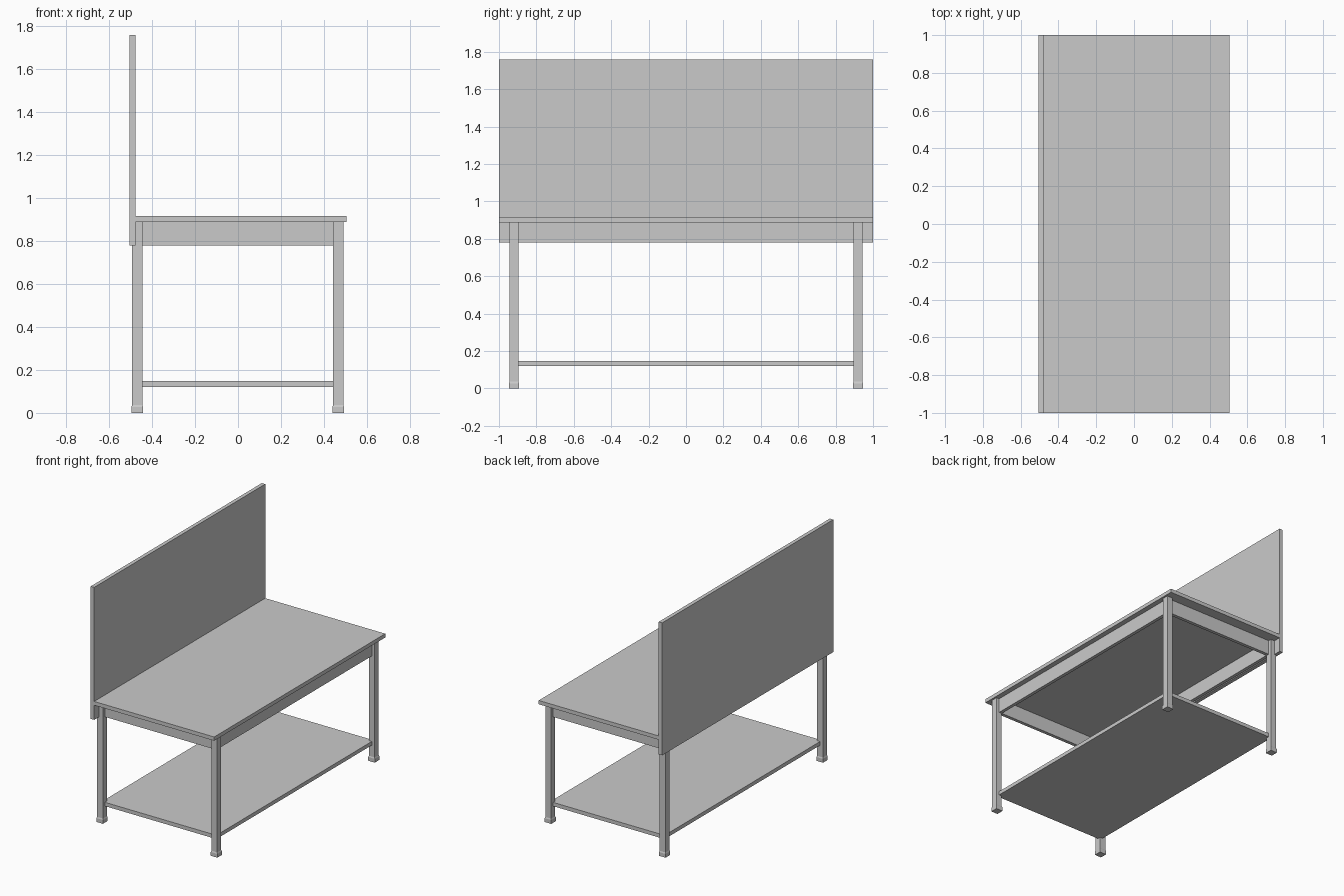
import bpy
import bmesh

cube = bpy.data.objects.get("Cube")
if cube:
    bpy.data.objects.remove(cube, do_unlink=True)

# Single painted finish
grey = bpy.data.materials.new("light_grey")
grey.use_nodes = True
colour = (0.59, 0.59, 0.59, 1)
grey.diffuse_color = colour
grey.node_tree.nodes["Principled BSDF"].inputs["Base Color"].default_value = colour


def box(name, x, y, z, taper=1.0):
    """Box from (min, max) ranges; taper scales the top face about its centre."""
    bm = bmesh.new()
    bmesh.ops.create_cube(bm, size=1)
    for v in bm.verts:
        s = taper if v.co.z > 0 else 1.0
        v.co = [(lo + hi) / 2 + c * (hi - lo) * k
                for c, (lo, hi), k in zip(v.co, (x, y, z), (s, s, 1))]
    mesh = bpy.data.meshes.new(name)
    bm.to_mesh(mesh)
    bm.free()
    mesh.materials.append(grey)
    obj = bpy.data.objects.new(name, mesh)
    bpy.context.collection.objects.link(obj)
    return obj


def around(centre, width):
    return (centre - width / 2, centre + width / 2)


LEG, FOOT = 0.047, 0.054
LEG_X = {"right": -0.469, "left": 0.467}
LEG_Y = {"front": -0.92, "back": 0.92}
TOP_Z = (0.888, 0.916)
APRON_Z = (0.78, 0.888)
THICK = 0.025
span_x = (LEG_X["right"], LEG_X["left"])
span_y = (LEG_Y["front"], LEG_Y["back"])

# Worktop, upright panel and lower shelf
box("worktop", (-0.477, 0.505), (-1, 1), TOP_Z)
box("upright_panel", (-0.505, -0.477), (-1, 1), (0.78, 1.76))
box("lower_shelf", span_x, span_y, (0.12, 0.148))

# Legs with slightly wider, chamfered feet
for side, x in LEG_X.items():
    for end, y in LEG_Y.items():
        tag = f"{end}_{side}"
        box(f"{tag}_leg", around(x, LEG), around(y, LEG), (0.03, TOP_Z[0]))
        box(f"{tag}_foot", around(x, FOOT), around(y, FOOT), (0, 0.028))
        box(f"{tag}_foot_chamfer", around(x, FOOT), around(y, FOOT),
            (0.028, 0.037), LEG / FOOT)

# Aprons run between the leg centres, thickness going inwards
for side, x in LEG_X.items():
    inner = x - THICK if x > 0 else x + THICK
    box(f"{side}_apron", sorted((x, inner)), span_y, APRON_Z)
for end, y in LEG_Y.items():
    inner = y - THICK if y > 0 else y + THICK
    box(f"{end}_apron", span_x, sorted((y, inner)), APRON_Z)
